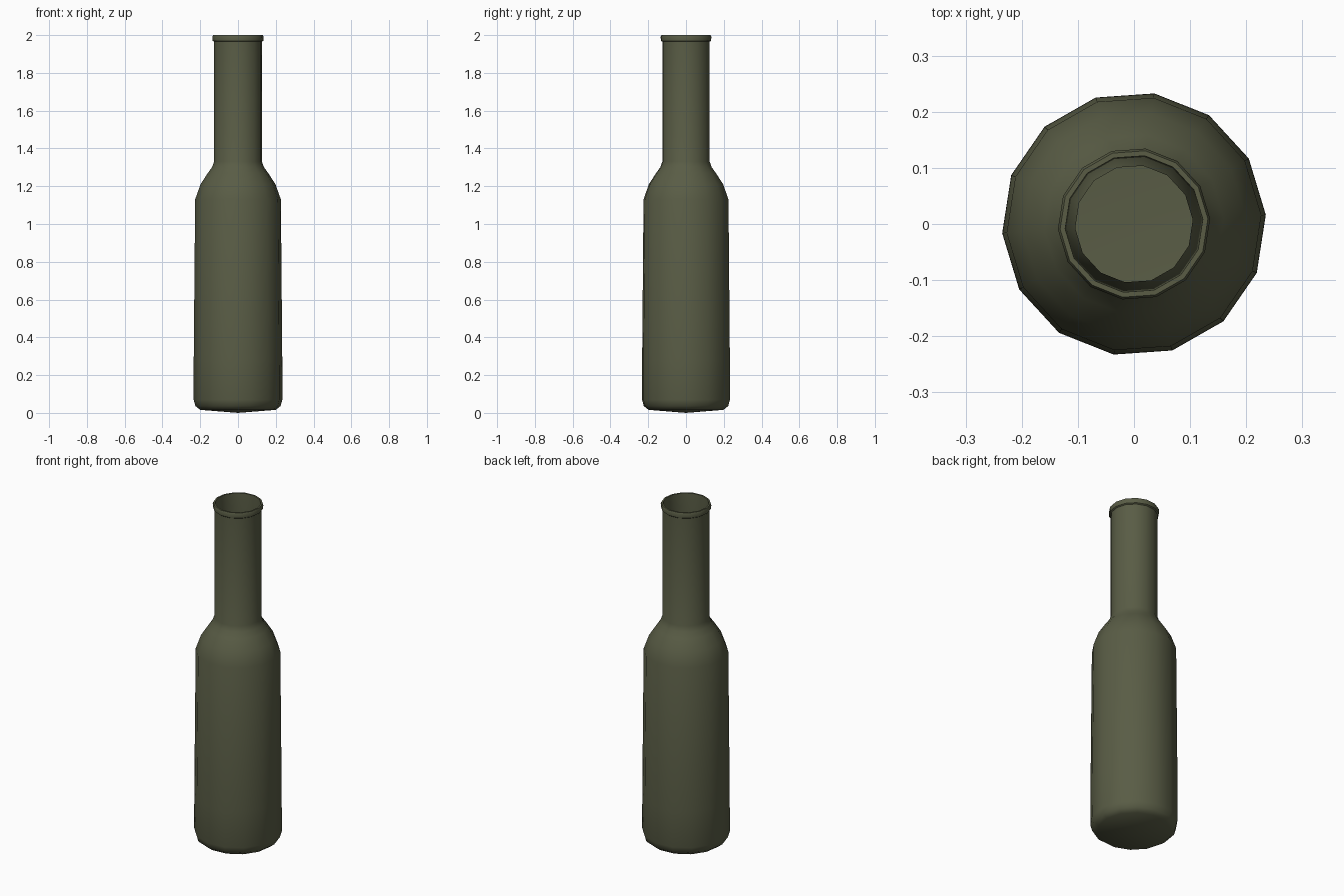
import bpy, bmesh, math

if "Cube" in bpy.data.objects:
    bpy.data.objects.remove(bpy.data.objects["Cube"])

SIDES = 14
OFFSET = math.radians(4.0)

glass = bpy.data.materials.new("dark olive glass")
glass.diffuse_color = (0.1, 0.108, 0.06, 1)
glass.use_nodes = True
glass.node_tree.nodes["Principled BSDF"].inputs["Base Color"].default_value = glass.diffuse_color


def lathe(name, profile, angle):
    """Revolve (radius, height) points round z; radius 0 makes a pole."""
    bm = bmesh.new()
    rings = []
    for r, z in profile:
        if r == 0:
            rings.append([bm.verts.new((0, 0, z))] * SIDES)
        else:
            rings.append([bm.verts.new((r * math.cos(OFFSET + math.tau * i / SIDES),
                                        r * math.sin(OFFSET + math.tau * i / SIDES), z))
                          for i in range(SIDES)])
    for a, b in zip(rings, rings[1:]):
        for i in range(SIDES):
            j = (i + 1) % SIDES
            bm.faces.new(dict.fromkeys((a[i], a[j], b[j], b[i])))
    bmesh.ops.recalc_face_normals(bm, faces=bm.faces)
    mesh = bpy.data.meshes.new(name)
    bm.to_mesh(mesh)
    bm.free()
    mesh.materials.append(glass)
    obj = bpy.data.objects.new(name, mesh)
    bpy.context.collection.objects.link(obj)
    bpy.ops.object.select_all(action='DESELECT')
    obj.select_set(True)
    bpy.context.view_layer.objects.active = obj
    bpy.ops.object.shade_smooth_by_angle(angle=math.radians(angle))
    return obj


outer = [(0, 0.0), (0.2, 0.016), (0.226, 0.036), (0.2355, 0.07),   # base
         (0.235, 0.28), (0.2275, 1.13),                            # body
         (0.199, 1.21), (0.16, 1.27), (0.138, 1.3), (0.127, 1.33), # shoulder
         (0.127, 1.965), (0.134, 1.97), (0.136, 1.99),             # neck and lip
         (0.132, 2.0), (0.123, 2.0)]
inner = [(0.105, 1.34), (0.14, 1.26), (0.205, 1.12),               # hollow inside
         (0.212, 0.07), (0, 0.05)]
lathe("bottle", outer + inner, 40)
